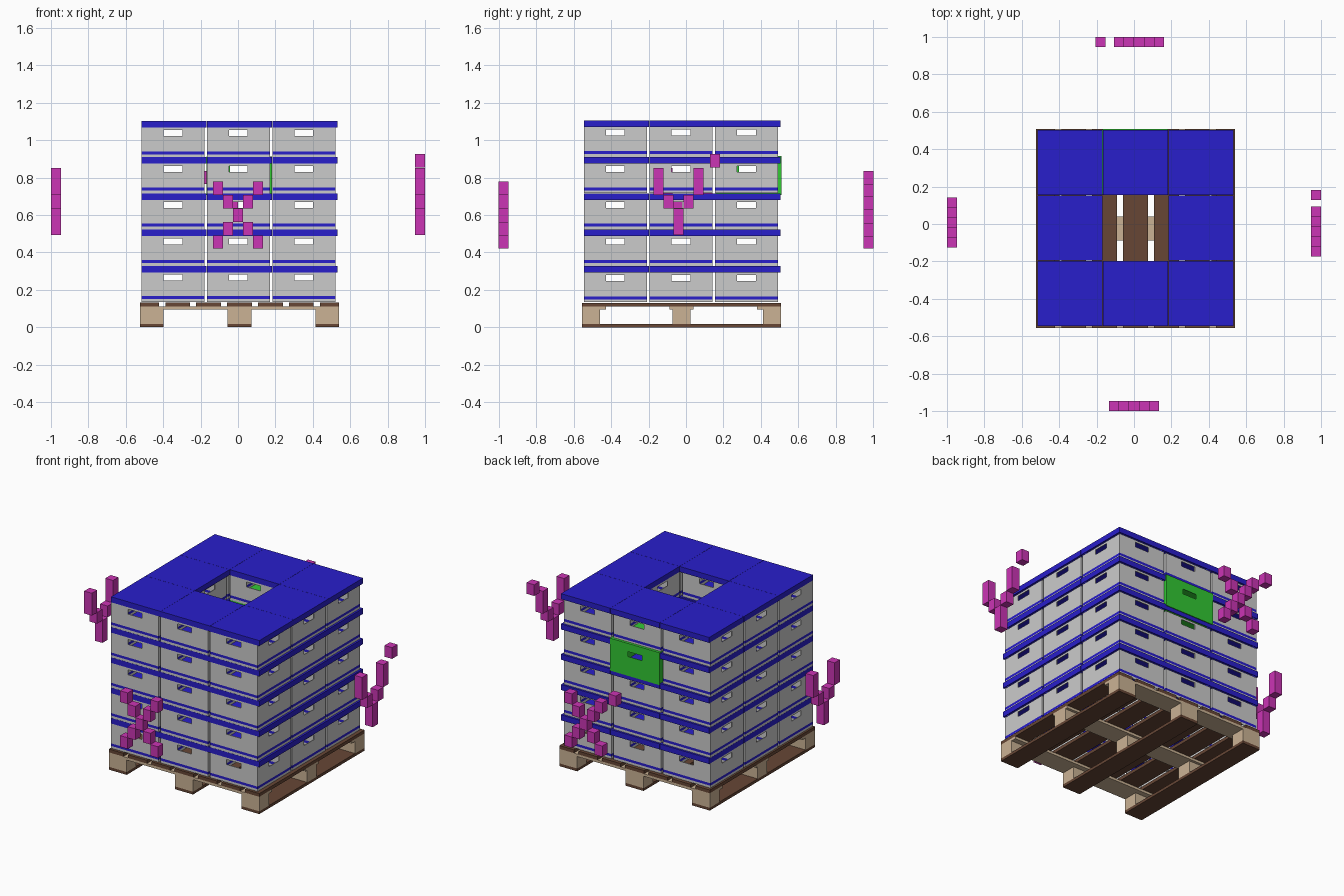
import bpy, bmesh
from mathutils import Matrix, Vector

if "Cube" in bpy.data.objects:
    bpy.data.objects.remove(bpy.data.objects["Cube"])


def material(name, rgb):
    m = bpy.data.materials.new(name)
    m.diffuse_color = (*rgb, 1)
    m.use_nodes = True
    m.node_tree.nodes["Principled BSDF"].inputs["Base Color"].default_value = m.diffuse_color
    return m


GREY = material("crate grey", (0.60, 0.60, 0.60))
BLUE = material("lid blue", (0.022, 0.013, 0.60))
GREEN = material("green", (0.032, 0.58, 0.034))
MAGENTA = material("magenta", (0.60, 0.035, 0.46))
BROWN = material("dark wood", (0.135, 0.062, 0.036))
TAN = material("light wood", (0.60, 0.45, 0.30))

CX, CY = 0.008, -0.021           # stack centre
PITCH, LAYER, BASE = 0.35, 0.1937, 0.135


def finish(bm, name, mats):
    me = bpy.data.meshes.new(name)
    bm.to_mesh(me)
    bm.free()
    for m in mats:
        me.materials.append(m)
    return me


def place(me, name, loc=(0, 0, 0), thickness=0):
    ob = bpy.data.objects.new(name, me)
    ob.location = loc
    bpy.context.collection.objects.link(ob)
    if thickness:
        s = ob.modifiers.new("wall", 'SOLIDIFY')
        s.thickness = thickness
        s.offset = -1
    return ob


def boxes(name, mat, items):
    """One object of several boxes given as (x, y, z, sx, sy, sz)."""
    bm = bmesh.new()
    for x, y, z, sx, sy, sz in items:
        bmesh.ops.create_cube(bm, size=1, matrix=Matrix.Translation((x, y, z)) @
                              Matrix.Diagonal((sx, sy, sz, 1)))
    return place(finish(bm, name, [mat]), name)


def crate_walls(half, zs, mats, stripe=None, closed=False):
    """Four walls, each with a hand hole in its fourth-last band."""
    bm = bmesh.new()
    us = [-half, -0.05, 0.05, half]
    hole = len(zs) - 3
    for side in range(4):
        rot = Matrix.Rotation(side * 1.5707963, 3, 'Z')
        for r in range(len(zs) - 1):
            for c in range(3):
                if r == hole and c == 1:
                    continue
                corners = [(us[c], zs[r]), (us[c + 1], zs[r]),
                           (us[c + 1], zs[r + 1]), (us[c], zs[r + 1])]
                f = bm.faces.new([bm.verts.new(rot @ Vector((u, -half, z)))
                                  for u, z in corners])
                f.material_index = 1 if r == stripe else 0
    if closed:
        for z, order in ((zs[-1], 1), (zs[0], -1)):
            ring = [(-half, -half), (half, -half), (half, half), (-half, half)][::order]
            bm.faces.new([bm.verts.new((x, y, z)) for x, y in ring])
    bmesh.ops.remove_doubles(bm, verts=bm.verts[:], dist=1e-5)
    return finish(bm, "crate_walls", mats)


# crate body: open bottom, blue stripe near the foot, hand holes all round
body = crate_walls(0.168, [0, 0.015, 0.031, 0.114, 0.146, 0.159], [GREY, BLUE], stripe=2 - 1)

# crate lid: shallow shell, open below
bm = bmesh.new()
bmesh.ops.create_cube(bm, size=1, matrix=Matrix.Translation((0, 0, 0.176)) @
                      Matrix.Diagonal((0.349, 0.349, 0.035, 1)))
bmesh.ops.delete(bm, geom=[f for f in bm.faces if f.normal.z < -0.5], context='FACES')
lid = finish(bm, "crate_lid", [BLUE])

# highlighted crate
green = crate_walls(0.1755, [-0.009, 0.06, 0.114, 0.146, 0.198], [GREEN], closed=True)

# stack: five layers of eight crates round an open well
for k in range(5):
    for i in (-1, 0, 1):
        for j in (-1, 0, 1):
            if i == 0 and j == 0:
                continue
            x, y, z = CX + i * PITCH, CY + j * PITCH, BASE + k * LAYER
            if (i, j, k) == (0, 1, 3):
                place(green, "green_crate", (x - 0.002, y + 0.004, z), 0.004)
                continue
            place(body, "crate_body", (x - 0.006, y - 0.006, z), 0.005)
            place(lid, "crate_lid", (x, y, z), 0.005)

# pallet
PX, PY, W = 0.008, -0.024, 1.064
slats = [(PX + i * 0.165, PY, 0.121, 0.133, W, 0.021) for i in range(-2, 3)]
slats += [(PX + s * 0.481, PY, 0.121, 0.102, W, 0.021) for s in (-1, 1)]
boxes("pallet_top_slats", BROWN, slats)
boxes("pallet_cross_boards", TAN,
      [(PX, PY + s * 0.467, 0.1025, W, 0.13, 0.016) for s in (-1, 0, 1)])
boxes("pallet_blocks", TAN,
      [(PX + a * 0.469, PY + b * 0.484, 0.056, 0.126, 0.096, 0.077)
       for a in (-1, 0, 1) for b in (-1, 0, 1)])
boxes("pallet_runners", BROWN,
      [(PX + a * 0.469, PY, 0.009, 0.126, W, 0.018) for a in (-1, 0, 1)])

# floating side markers made of small blocks (column, row)
CROSS = [(c, r) for c in range(-2, 3) for r in {2 + c, 2 - c}]
FORK = [(0, 0), (0, 1)] + [p for s in (-1, 1) for p in ((s, 2), (2 * s, 3), (2 * s, 4))]
S, H, D = 0.0535, 0.0717, 0.9732


def marker(name, cells, along_x, side, centre, z0, h=H, extra=None):
    pts = [(centre + c * S, z0 + (r + 0.5) * h) for c, r in cells]
    if extra:
        pts.append(extra)
    boxes(name, MAGENTA, [((u, side * D, z) if along_x else (side * D, u, z)) + (S, S, h)
                          for u, z in pts])


marker("front_marker", CROSS, True, -1, 0.0, 0.42)
marker("back_marker", CROSS, True, 1, 0.026, 0.42, 0.069, (-0.178, 0.80))
marker("right_marker", FORK, False, 1, -0.04, 0.492, H, (0.155, 0.89))
marker("left_marker", FORK, False, -1, 0.008, 0.492)
